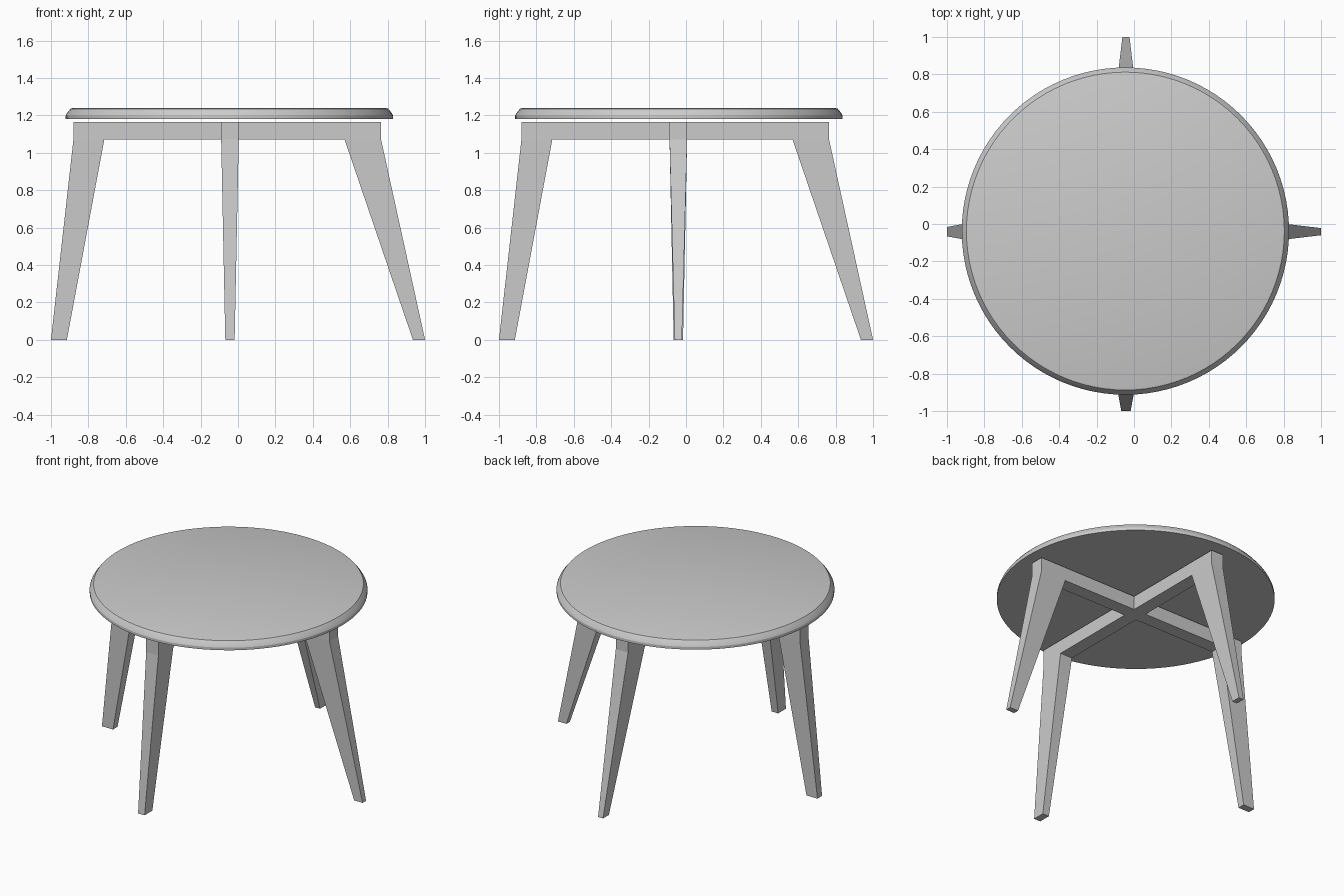
import bpy, bmesh, math

if "Cube" in bpy.data.objects:
    bpy.data.objects.remove(bpy.data.objects["Cube"])


def finish(name, bm):
    bmesh.ops.recalc_face_normals(bm, faces=bm.faces)
    mesh = bpy.data.meshes.new(name)
    bm.to_mesh(mesh)
    bm.free()
    obj = bpy.data.objects.new(name, mesh)
    bpy.context.collection.objects.link(obj)
    return obj


def leg_frame(name, offset, along_y):
    """Flat rail with a tapered, splayed leg at each end."""
    # profile: along the rail, height, half thickness
    profile = [(-0.88, 1.165, 0.047), (0.765, 1.165, 0.047),
               (0.765, 1.07, 0.047), (1.0, 0, 0.019), (0.935, 0, 0.019),
               (0.57, 1.07, 0.047), (-0.715, 1.07, 0.047),
               (-0.915, 0, 0.025), (-1.0, 0, 0.025), (-0.88, 1.07, 0.047)]
    bm = bmesh.new()
    sides = []
    for s in (-1, 1):
        ring = []
        for u, z, h in profile:
            w = offset + s * h
            ring.append(bm.verts.new((w, u, z) if along_y else (u, w, z)))
        # rail, right leg, left leg
        for ids in ((0, 1, 2, 5, 6, 9), (2, 3, 4, 5), (6, 7, 8, 9)):
            bm.faces.new([ring[i] for i in ids])
        sides.append(ring)
    a, b = sides
    n = len(profile)
    for i in range(n):
        j = (i + 1) % n
        bm.faces.new((a[i], a[j], b[j], b[i]))
    return finish(name, bm)


# Crossed leg frames
leg_frame("side_leg_frame", -0.041, False)
leg_frame("front_back_leg_frame", -0.043, True)

# Round tabletop with bevelled rim
bm = bmesh.new()
rim = [(0.875, 1.18), (0.875, 1.198), (0.869, 1.211), (0.85, 1.235), (0.84, 1.238)]
N = 96
rings = [[bm.verts.new((r * math.cos(2 * math.pi * k / N),
                        r * math.sin(2 * math.pi * k / N), z)) for k in range(N)]
         for r, z in rim]
for lo, hi in zip(rings, rings[1:]):
    for k in range(N):
        m = (k + 1) % N
        bm.faces.new((lo[k], lo[m], hi[m], hi[k]))
bm.faces.new(rings[0])
bm.faces.new(rings[-1])
top = finish("tabletop", bm)
top.location = (-0.046, -0.038, 0)
bpy.context.view_layer.objects.active = top
top.select_set(True)
bpy.ops.object.shade_smooth_by_angle(angle=math.radians(20))
